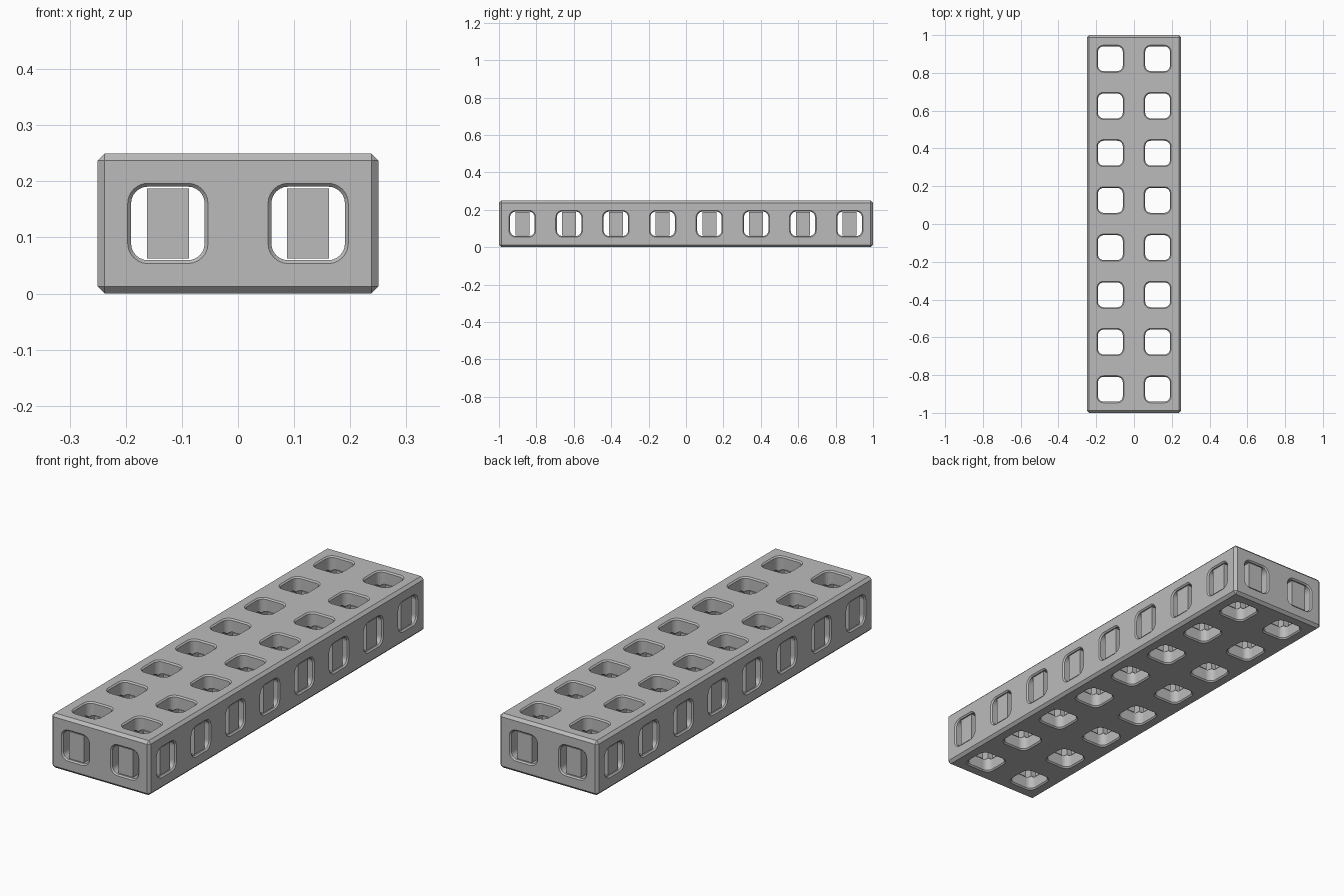
import bpy, bmesh, math
from mathutils import Vector

if "Cube" in bpy.data.objects:
    bpy.data.objects.remove(bpy.data.objects["Cube"])

CELL = 0.25            # grid pitch
NX, NY = 2, 8          # cells across and along
HX, HY = NX * CELL / 2, NY * CELL / 2
CHAMFER = 0.0125       # outer edges of the beam
LIP = 0.006            # chamfer around each hole mouth
HOLE = 0.0658          # half width of a hole
RADIUS = 0.03          # hole corner radius
XS = [-HX + CELL * (i + 0.5) for i in range(NX)]
YS = [-HY + CELL * (i + 0.5) for i in range(NY)]
MID = CELL / 2

grey = bpy.data.materials.new("grey plastic")
grey.diffuse_color = (0.5, 0.5, 0.5, 1)
grey.use_nodes = True
grey.node_tree.nodes["Principled BSDF"].inputs["Base Color"].default_value = grey.diffuse_color


def make_object(name, bm):
    bmesh.ops.recalc_face_normals(bm, faces=bm.faces[:])
    mesh = bpy.data.meshes.new(name)
    bm.to_mesh(mesh)
    bm.free()
    mesh.materials.append(grey)
    obj = bpy.data.objects.new(name, mesh)
    bpy.context.collection.objects.link(obj)
    return obj


def add_box(bm, lo, hi):
    lo, hi = Vector(lo), Vector(hi)
    verts = bmesh.ops.create_cube(bm, size=1)["verts"]
    for v in verts:
        v.co = (lo + hi) / 2 + v.co * (hi - lo)


def rounded_square(half, radius, steps=6):
    pts = []
    for k in range(4):
        corner = math.pi / 4 + k * math.pi / 2
        cx = math.copysign(half - radius, math.cos(corner))
        cy = math.copysign(half - radius, math.sin(corner))
        for s in range(steps + 1):
            a = k * math.pi / 2 + s * math.pi / 2 / steps
            pts.append((cx + radius * math.cos(a), cy + radius * math.sin(a)))
    return pts


def add_tunnel(bm, axis, centre, length, half):
    """Rounded square tunnel along an axis, flared at both mouths."""
    over = 0.01
    sections = [(-length - over, LIP + over), (-length + LIP, 0),
                (length - LIP, 0), (length + over, LIP + over)]
    rings = []
    for along, grow in sections:
        ring = []
        for u, v in rounded_square(half + grow, RADIUS + grow):
            p = {"x": (along, u, v), "y": (u, along, v), "z": (u, v, along)}[axis]
            ring.append(bm.verts.new(Vector(centre) + Vector(p)))
        rings.append(ring)
    n = len(rings[0])
    for a, b in zip(rings, rings[1:]):
        for i in range(n):
            bm.faces.new((a[i], a[(i + 1) % n], b[(i + 1) % n], b[i]))
    bm.faces.new(rings[0])
    bm.faces.new(rings[-1])


# Beam body with chamfered edges
bm = bmesh.new()
add_box(bm, (-HX, -HY, 0), (HX, HY, CELL))
bmesh.ops.bevel(bm, geom=bm.edges[:], offset=CHAMFER, segments=1,
                profile=0.5, affect='EDGES')
beam = make_object("beam", bm)

# Tunnels in three directions; tiny size steps keep their walls from coinciding
tunnels = [
    ("z", [(x, y, MID) for x in XS for y in YS], MID, HOLE),
    ("y", [(x, 0, MID) for x in XS], HY, HOLE - 0.0002),
    ("x", [(0, y, MID) for y in YS], HX, HOLE - 0.0004),
]
for axis, centres, length, half in tunnels:
    bm = bmesh.new()
    for c in centres:
        add_tunnel(bm, axis, c, length, half)
    cutter = make_object("hole_cutter_" + axis, bm)
    cutter.hide_render = True
    mod = beam.modifiers.new("holes_" + axis, 'BOOLEAN')
    mod.operation = 'DIFFERENCE'
    mod.solver = 'EXACT'
    mod.object = cutter
    bpy.context.view_layer.objects.active = beam
    bpy.ops.object.modifier_apply(modifier=mod.name)
    bpy.data.objects.remove(cutter)

# Upright support blocks standing in the sideways holes, one in each wall
HALF_W, HALF_H = 0.0375, 0.0625
WALL = CELL / 2 - HOLE - 0.001
INSET = 0.008


def wall_spans(half, count):
    for k in range(count + 1):
        p = -half + k * CELL
        yield max(p - WALL, -half + INSET), min(p + WALL, half - INSET)


bm = bmesh.new()
for x in XS:
    for a, b in wall_spans(HY, NY):
        add_box(bm, (x - HALF_W, a, MID - HALF_H), (x + HALF_W, b, MID + HALF_H))
make_object("lengthwise_supports", bm)

bm = bmesh.new()
for y in YS:
    for a, b in wall_spans(HX, NX):
        add_box(bm, (a, y - HALF_W, MID - HALF_H), (b, y + HALF_W, MID + HALF_H))
make_object("crosswise_supports", bm)
